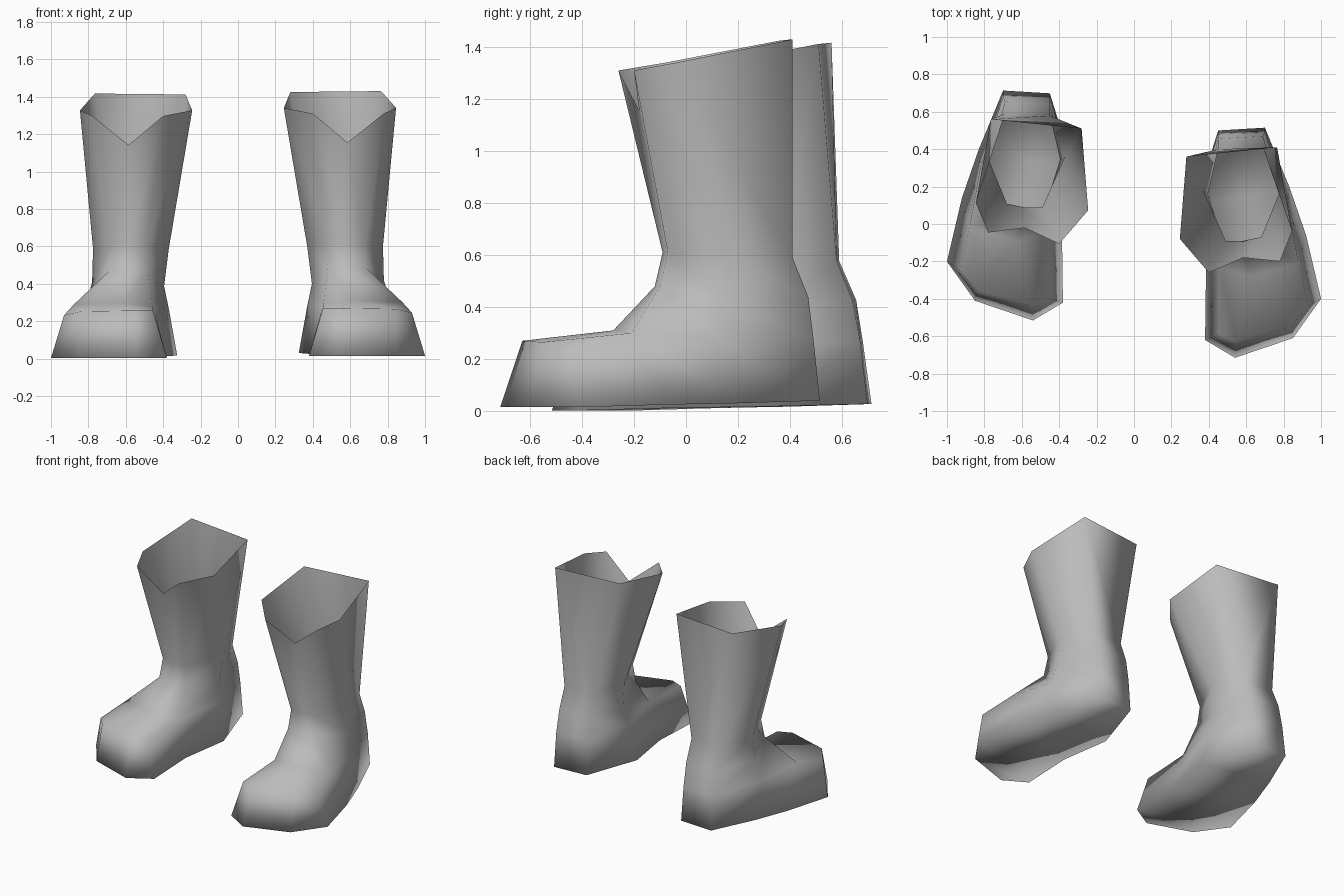
import bpy
import bmesh
from mathutils import Matrix, Vector

default_cube = bpy.data.objects.get("Cube")
if default_cube:
    bpy.data.objects.remove(default_cube, do_unlink=True)

# One grey leather colour
leather = bpy.data.materials.new("grey leather")
leather.use_nodes = True
leather_colour = (0.5, 0.5, 0.5, 1)
leather.diffuse_color = leather_colour
leather.node_tree.nodes["Principled BSDF"].inputs["Base Color"].default_value = leather_colour

# Shaft loops: back inner, inner, front inner, front middle,
# front outer, outer, back outer
rim = [(.28, .36, 1.425), (.245, -.08, 1.34), (.4, -.26, 1.31), (.585, -.18, 1.155),
       (.78, -.2, 1.31), (.845, -.04, 1.34), (.765, .41, 1.43)]
ankle = [(.45, .4, .59), (.37, .18, .6), (.49, -.09, .61), (.585, -.09, .61),
         (.68, -.07, .61), (.775, .16, .6), (.69, .41, .59)]
instep = [(.45, .455, .44), (.395, .16, .4), (.48, -.11, .48), (.585, -.12, .48),
          (.69, -.1, .48), (.78, .14, .42), (.69, .47, .44)]
foot_top = [(.45, .48, .28), (.37, .14, .28), (.455, -.23, .29), (.62, -.28, .31),
            (.88, -.21, .3), (.82, .12, .28), (.7, .49, .28)]

# Toe cap edge from inner to outer, and the sole outline below it
toe_cap = [(.455, -.59, .27), (.55, -.63, .27), (.84, -.55, .265), (.93, -.44, .245)]
sole_edge = [(.45, .5, .04), (.325, .1, .03), (.385, -.25, .025),
             (.38, -.62, .015), (.54, -.715, .015), (.85, -.61, .015), (1, -.4, .015),
             (.92, -.06, .025), (.83, .2, .03), (.7, .515, .04)]


def bridge(bm, upper, lower):
    """Join two closed loops with a ring of quads."""
    for i in range(len(upper)):
        j = (i + 1) % len(upper)
        bm.faces.new((upper[i], upper[j], lower[j], lower[i]))


def make_boot(name, placement):
    bm = bmesh.new()

    def add_loop(points):
        return [bm.verts.new(placement @ Vector(p)) for p in points]

    # Open shaft from rim down to the instep
    loops = [add_loop(points) for points in (rim, ankle, instep, foot_top)]
    for upper, lower in zip(loops, loops[1:]):
        bridge(bm, upper, lower)

    # Top of the foot running forward to the toe cap
    back_in, inner, front_in, front_mid, front_out, outer, back_out = loops[-1]
    toe = add_loop(toe_cap)
    bm.faces.new((front_in, front_mid, toe[1], toe[0]))
    bm.faces.new((front_mid, front_out, toe[2], toe[1]))
    bm.faces.new((front_out, toe[3], toe[2]))

    # Foot sides and closed sole
    side = [back_in, inner, front_in, *toe, front_out, outer, back_out]
    sole = add_loop(sole_edge)
    bridge(bm, side, sole)
    last = len(sole) - 1
    for i in range(last // 2):
        bm.faces.new((sole[i], sole[i + 1], sole[last - i - 1], sole[last - i]))

    bmesh.ops.recalc_face_normals(bm, faces=bm.faces[:])
    # The shaft must face away from its own axis
    bm.faces.ensure_lookup_table()
    sole_face = min(bm.faces, key=lambda f: f.calc_center_median().z)
    sole_face.normal_update()
    if sole_face.normal.z > 0:
        bmesh.ops.reverse_faces(bm, faces=bm.faces[:])
    for face in bm.faces:
        face.smooth = True

    mesh = bpy.data.meshes.new(name)
    bm.to_mesh(mesh)
    bm.free()
    mesh.materials.append(leather)
    boot = bpy.data.objects.new(name, mesh)
    bpy.context.collection.objects.link(boot)
    return boot


# The right boot is mirrored, stands further back and leans slightly forward
lean = Matrix.Identity(4)
lean[1][2] = -.035
step_back = Matrix.Translation((0, .2, -.013))
mirror = Matrix.Scale(-1, 4, (1, 0, 0))

make_boot("left_boot", Matrix.Identity(4))
make_boot("right_boot", step_back @ lean @ mirror)
